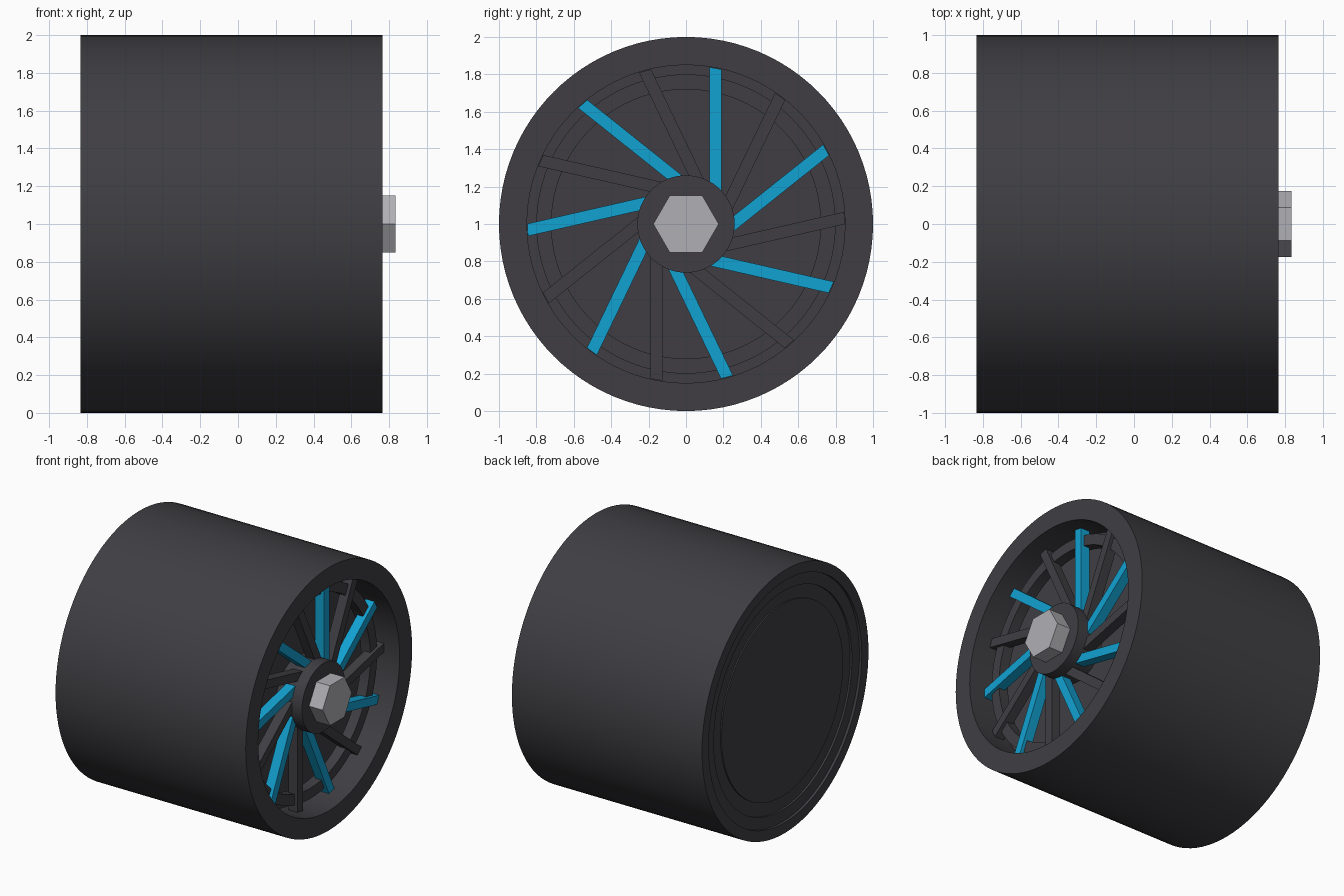
import bpy, bmesh, math
from mathutils import Matrix

cube = bpy.data.objects.get("Cube")
if cube:
    bpy.data.objects.remove(cube, do_unlink=True)

SEGMENTS = 96
CENTRE = Matrix.Translation((0, 0, 1))


def make_material(name, rgb):
    mat = bpy.data.materials.new(name)
    mat.use_nodes = True
    mat.diffuse_color = (*rgb, 1)
    mat.node_tree.nodes["Principled BSDF"].inputs["Base Color"].default_value = (*rgb, 1)
    return mat


charcoal = make_material("charcoal", (0.050, 0.048, 0.055))
blue = make_material("bright blue", (0.006, 0.36, 0.64))
steel = make_material("light steel", (0.43, 0.43, 0.46))


def finish(name, bm, mat, smooth=False):
    bmesh.ops.remove_doubles(bm, verts=bm.verts, dist=1e-5)
    bmesh.ops.recalc_face_normals(bm, faces=bm.faces)
    mesh = bpy.data.meshes.new(name)
    bm.to_mesh(mesh)
    bm.free()
    mesh.materials.append(mat)
    obj = bpy.data.objects.new(name, mesh)
    bpy.context.collection.objects.link(obj)
    if smooth:
        bpy.ops.object.select_all(action='DESELECT')
        obj.select_set(True)
        bpy.context.view_layer.objects.active = obj
        bpy.ops.object.shade_smooth_by_angle(angle=math.radians(30))
    return obj


def lathe(name, profile, mat, steps=SEGMENTS, closed=False):
    """Spin (x, radius) points about the wheel axis."""
    bm = bmesh.new()
    verts = [bm.verts.new((x, r, 0)) for x, r in profile]
    pairs = list(zip(verts, verts[1:]))
    if closed:
        pairs.append((verts[-1], verts[0]))
    edges = [bm.edges.new(p) for p in pairs]
    bmesh.ops.spin(bm, geom=verts + edges, cent=(0, 0, 0), axis=(1, 0, 0),
                   angle=math.tau, steps=steps, use_merge=True)
    bm.transform(CENTRE)
    return finish(name, bm, mat, smooth=steps > 6)


# Wheel barrel: recessed front, wide tread, shallow stepped back
lathe("wheel_barrel", [
    (0.50, 0), (0.50, 0.85), (0.765, 0.85), (0.765, 1), (-0.835, 1),
    (-0.835, 0.92), (-0.815, 0.92), (-0.815, 0.83), (-0.80, 0.83),
    (-0.80, 0.73), (-0.81, 0.73), (-0.81, 0)], charcoal)

# Ring carrying the spokes
lathe("spoke_ring", [(0.53, 0.72), (0.61, 0.72), (0.61, 0.80), (0.53, 0.80)],
      charcoal, closed=True)

# Hub and hexagonal nut
lathe("hub", [(0.49, 0), (0.49, 0.26), (0.72, 0.26), (0.72, 0)], charcoal)
lathe("hex_nut", [(0.71, 0), (0.71, 0.175), (0.835, 0.175), (0.835, 0)], steel, steps=6)


def spoke(name, angle, mat):
    """Bar set off to one side of the axis, its end trimmed to the rim."""
    bm = bmesh.new()
    outline = []
    for y in (0.125, 0.19):
        outline.append((y, 0.17))
    for y in (0.19, 0.125):
        outline.append((y, math.sqrt(0.848 ** 2 - y ** 2)))
    face = bm.faces.new([bm.verts.new((0.56, y, z)) for y, z in outline])
    top = bmesh.ops.extrude_face_region(bm, geom=[face])["geom"]
    moved = [v for v in top if isinstance(v, bmesh.types.BMVert)]
    bmesh.ops.translate(bm, verts=moved, vec=(0.075, 0, 0))
    bm.transform(CENTRE @ Matrix.Rotation(angle, 4, 'X'))
    finish(name, bm, mat)


# Alternating blue and dark spokes
for i in range(14):
    is_blue = i % 2 == 0
    spoke(f"{'blue' if is_blue else 'dark'}_spoke_{i // 2 + 1}",
          i * math.tau / 14, blue if is_blue else charcoal)
